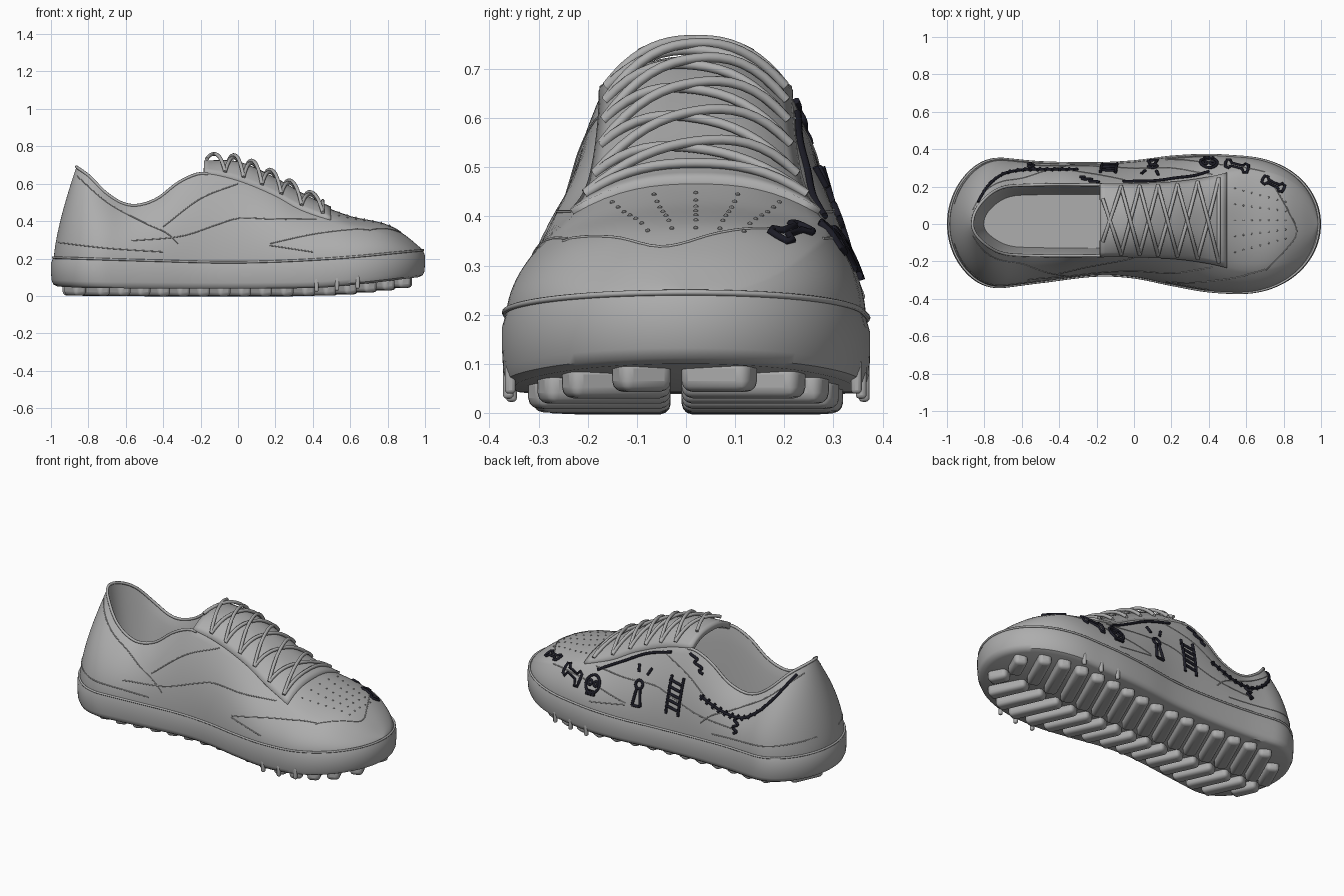
import bpy, bmesh, math
from mathutils import Euler, Matrix, Vector

cube = bpy.data.objects.get("Cube")
if cube:
    bpy.data.objects.remove(cube, do_unlink=True)


def material(name, rgb):
    m = bpy.data.materials.new(name)
    m.use_nodes = True
    m.diffuse_color = (*rgb, 1)
    m.node_tree.nodes["Principled BSDF"].inputs["Base Color"].default_value = (*rgb, 1)
    return m


GREY = material("plain grey", (0.42, 0.42, 0.42))
BLACK = material("ink black", (0.012, 0.012, 0.02))

# Shape curves along the shoe: position, value
W_LEFT = [(-1, .35), (-.8, .36), (-.5, .335), (-.2, .33), (0, .34), (.2, .365), (.4, .375), (.6, .365), (1, .36)]
W_RIGHT = [(-1, .345), (-.8, .35), (-.5, .315), (-.2, .28), (0, .29), (.2, .33), (.4, .365), (.6, .375), (1, .37)]
SOLE_TOP = [(-1, .205), (-.5, .19), (0, .18), (.5, .2), (1, .245)]
SOLE_LOW = [(-1, .05), (-.8, .042), (.4, .042), (.7, .065), (1, .1)]
EDGE = [(-1, .69), (-.9, .64), (-.77, .55), (-.66, .495), (-.57, .485), (-.46, .52), (-.35, .6), (-.25, .645),
        (-.18, .655), (0, .615), (.2, .535), (.35, .455), (.6, .38), (.8, .335), (1, .24)]
EDGE_W = [(-1, .15), (-.77, .18), (-.5, .19), (-.18, .19), (.2, .2), (.4, .225), (.6, .265), (1, .28)]
RIDGE = [(-.2, .71), (0, .705), (.2, .62), (.4, .51), (.6, .43), (.8, .385), (.9, .33), (1, .25)]
FRONT = -0.18          # where the foot opening ends
BULGE = 2.1            # fullness of the side walls
DOME = 2.5             # flatness across the instep


def interp(table, x):
    """Smooth curve through the table."""
    x = min(max(x, table[0][0]), table[-1][0])
    n = len(table) - 1
    k = next(i for i in range(n) if x <= table[i + 1][0])
    slope = lambda i: ((table[min(i + 1, n)][1] - table[max(i - 1, 0)][1])
                       / (table[min(i + 1, n)][0] - table[max(i - 1, 0)][0]))
    (a, p), (b, q) = table[k], table[k + 1]
    d = b - a
    t = (x - a) / d
    return (p * (1 + 2 * t) * (1 - t) ** 2 + q * t * t * (3 - 2 * t)
            + d * slope(k) * t * (1 - t) ** 2 - d * slope(k + 1) * t * t * (1 - t))


def rounding(s):
    """Rounds the heel and the toe in plan."""
    f = 1
    for r, power in (((s + 1) / .3, 2), ((1 - s) / .45, 2.2)):
        r = min(max(r, 0), 1)
        f *= math.sqrt(max(0, 1 - (1 - r) ** power))
    return f


def sole_w(s, side):
    return interp(W_LEFT if side > 0 else W_RIGHT, s) * rounding(s)


def edge_w(s, side):
    return (interp(EDGE_W, s) + side * .02) * rounding(s)


def lean(s, z):
    """The heel curves forward as it rises."""
    return .33 * max(0, z - .2) ** 1.4 * max(0, (-.2 - s) / .8)


def wall(s, t, side, off=0.0):
    low = interp(SOLE_TOP, s) - .02
    z = low + (interp(EDGE, s) - low) * t
    w = sole_w(s, side) * .98
    y = w - (w - edge_w(s, side)) * t ** BULGE
    return Vector((s * .985 + lean(s, z), side * (y + off), z))


def wall_at(x, z, side, off=.004):
    s = x
    for _ in range(5):
        s = (x - lean(s, z)) / .985
    low = interp(SOLE_TOP, s) - .02
    t = (z - low) / (interp(EDGE, s) - low)
    return wall(s, min(max(t, 0), 1), side, off)


def cap(s, q, lift=0.0):
    e = interp(EDGE, s)
    return Vector((s * .985, (.02 + q * interp(EDGE_W, s)) * rounding(s),
                   e + (interp(RIDGE, s) - e) * (1 - abs(q) ** DOME) + lift))


def top_at(x, y, lift=.003):
    s = x / .985
    q = (y / rounding(s) - .02) / interp(EDGE_W, s)
    if abs(q) <= 1:
        return cap(s, q, lift)
    side = 1 if y > 0 else -1
    w = sole_w(s, side) * .98
    t = max(0, w - abs(y)) / (w - edge_w(s, side))
    return wall(s, min(t, 1) ** (1 / BULGE), side, lift)


def select(ob):
    bpy.ops.object.select_all(action='DESELECT')
    ob.select_set(True)
    bpy.context.view_layer.objects.active = ob


def finish(name, bm, mat):
    me = bpy.data.meshes.new(name)
    bm.to_mesh(me)
    bm.free()
    ob = bpy.data.objects.new(name, me)
    bpy.context.collection.objects.link(ob)
    me.materials.append(mat)
    select(ob)
    bpy.ops.object.shade_smooth_by_angle(angle=math.radians(40))
    return ob


def loft(name, rows, mat, wrap=False, skip=lambda i, j: False):
    bm = bmesh.new()
    g = [[bm.verts.new(p) for p in row] for row in rows]
    m = len(g[0])
    for i in range(len(g) - 1):
        for j in range(m if wrap else m - 1):
            if not skip(i, j):
                k = (j + 1) % m
                bm.faces.new((g[i][j], g[i + 1][j], g[i + 1][k], g[i][k]))
    bmesh.ops.delete(bm, geom=[v for v in bm.verts if not v.link_faces], context='VERTS')
    bmesh.ops.remove_doubles(bm, verts=bm.verts, dist=.0002)
    return finish(name, bm, mat)


def cord(name, paths, r, mat=GREY, cyclic=False):
    """Round cords along one or more paths, as one mesh."""
    cu = bpy.data.curves.new(name, 'CURVE')
    cu.dimensions = '3D'
    cu.bevel_depth, cu.bevel_resolution = r, 2
    cu.use_fill_caps = True
    for path in paths:
        sp = cu.splines.new('POLY')
        sp.points.add(len(path) - 1)
        for p, co in zip(sp.points, path):
            p.co = (*co, 1)
        sp.use_cyclic_u = cyclic
    ob = bpy.data.objects.new(name, cu)
    bpy.context.collection.objects.link(ob)
    cu.materials.append(mat)
    select(ob)
    bpy.ops.object.convert(target='MESH')
    bpy.ops.object.shade_smooth_by_angle(angle=math.radians(50))


def trace(pts, n=24):
    """Smooth run through points ordered by their first value."""
    a, b = pts[0][0], pts[-1][0]
    return [(a + (b - a) * i / n, interp(pts, a + (b - a) * i / n)) for i in range(n + 1)]


def boxes(name, items, bevel):
    bm = bmesh.new()
    for centre, size, yaw in items:
        bmesh.ops.create_cube(bm, size=1, matrix=Matrix.LocRotScale(Vector(centre), Euler((0, 0, yaw)), Vector(size)))
    mod = finish(name, bm, GREY).modifiers.new("rounded", 'BEVEL')
    mod.width, mod.segments = bevel, 3


N = 96
stations = [-math.cos(math.pi * i / N) for i in range(N + 1)]
SIDES = (-1, 1)

# Midsole
levels = [(0, .035), (.08, .012), (.22, .003), (.5, 0), (.8, 0), (1, .012)]
rows = []
for s in stations:
    lo, hi = interp(SOLE_LOW, s), interp(SOLE_TOP, s)
    ring = lambda side: [(s * (1 - d), side * sole_w(s, side) * (1 - 2 * d), lo + (hi - lo) * f) for f, d in levels]
    rows.append(ring(-1) + ring(1)[::-1])
loft("midsole", rows, GREY, wrap=True)
bead = lambda side, ss: [(s * .99, side * sole_w(s, side) * .985, interp(SOLE_TOP, s)) for s in ss]
cord("midsole_bead", [bead(1, stations) + bead(-1, stations[-2:0:-1])], .006, cyclic=True)

# Tread lugs in two slanted columns, and small side lugs
SLANT = .42
lugs, nubs = [], []
for side in SIDES:
    for i in range(17):
        x = -.87 + i * .109
        outer = side * (min(sole_w(x - .05, side), sole_w(x + .06, side)) - .05)
        inner = -.02 + side * .01
        lugs.append(((x, (outer + inner) / 2, interp(SOLE_LOW, x) - .007),
                     (.074, abs(outer - inner) / math.cos(SLANT) - .02, .07), -side * SLANT))
    for x in (.42, .53, .64):
        nubs.append(((x, side * (sole_w(x, side) - .012), interp(SOLE_LOW, x) + .015), (.022, .022, .07), 0))
boxes("tread_lugs", lugs, .022)
boxes("side_lugs", nubs, .008)

# Upper, open for the foot
V, Q = 16, 16
rows = [[wall(s, j / V, -1) for j in range(V + 1)]
        + [cap(s, -1 + 2 * j / Q) for j in range(1, Q)]
        + [wall(s, 1 - j / V, 1) for j in range(V + 1)] for s in stations]
loft("upper", rows, GREY, skip=lambda i, j: stations[i] < FRONT and V <= j < V + Q)


def lining(s, t, side):
    """Padded inner wall, narrowing from the collar to the footbed."""
    p = wall(s, 1, side)
    return (p.x + .06 * (1 - t) * max(0, (-.2 - s) / .8), p.y * (1 - .25 * (1 - t) ** .7), .24 + (p.z - .24) * t)


# Lining and footbed
loft("lining", [[lining(s, 1 - j / 8, -1) for j in range(9)] + [lining(s, j / 8, 1) for j in range(9)]
                for s in stations if s < .2], GREY)

# Collar binding
rim = [s for s in stations if s <= FRONT + .03]
cord("collar_binding", [[wall(s, 1, -1) for s in rim[::-1]] + [wall(s, 1, 1) for s in rim[1:]]], .008)

# Lacing panel over the tongue
rows = [[cap(-.185 + .69 * i / 24, -1.03 + 2.06 * j / Q, .014) for j in range(Q + 1)] for i in range(25)]
panel = loft("lacing_panel", rows, GREY)
thick = panel.modifiers.new("thickness", 'SOLIDIFY')
thick.thickness, thick.offset = .035, -1

# Crossed laces
eyes = [-.07, .03, .13, .235, .345, .46]


def lace(x0, x1, q0, q1, lift):
    pts = []
    for i in range(17):
        t = i / 16
        q = q0 + (q1 - q0) * t
        pts.append(cap(x0 + (x1 - x0) * t, q, .018 + lift * (1 - q * q)))
    return pts


laces = [lace(eyes[-1], eyes[-1], -.95, .95, .008)]
for a, b in zip(eyes, eyes[1:]):
    laces += [lace(a, b, -.95, .95, .012), lace(a, b, .95, -.95, .026)]
laces += [lace(eyes[0], -.17, d * .95, -d * .6, .03) for d in SIDES]
cord("laces", laces, .01)

# Seams on both sides
seams = []
for side in SIDES:
    for pts in ([(-.86, .64), (-.7, .5), (-.5, .39), (-.38, .335), (-.32, .28)],
                [(-.57, .295), (-.3, .32), (-.1, .385), (0, .415), (.2, .41), (.42, .41)],
                [(.17, .28), (.4, .33), (.6, .355), (.7, .355)],
                [(.17, .27), (.4, .235)], [(-.4, .37), (-.2, .52), (0, .6)],
                [(-.96, .285), (-.7, .255), (-.4, .235)]):
        seams.append([wall_at(x, z, side, 0) for x, z in trace(pts)])
toe_cap = [(-.25, .7), (-.15, .8), (-.05, .87), (.06, .83), (.22, .74)]
seams.append([top_at(x, y, 0) for y, x in trace(toe_cap)])
cord("seams", seams, .003)

# Toe perforations
bm = bmesh.new()
for i in range(7):
    for j in range(-2, 3):
        p = top_at(.54 + i * .045, .02 + j * (.085 - i * .006), 0)
        bmesh.ops.create_uvsphere(bm, u_segments=8, v_segments=4, radius=.005, matrix=Matrix.Translation(p))
finish("toe_perforations", bm, GREY)

# Inked drawings on the left side
draw = lambda pts: [wall_at(x, z, 1) for x, z in pts]
line = lambda a, b, n=8: [(a[0] + (b[0] - a[0]) * i / n, a[1] + (b[1] - a[1]) * i / n) for i in range(n + 1)]
circle = lambda x, z, r, n=20: [(x + r * math.cos(math.tau * i / n), z + r * math.sin(math.tau * i / n))
                                for i in range(n + 1)]
ladder = [line((x, .28), (x - .01, .5)) for x in (-.17, -.09)]
ladder += [line((-.17, .31 + i * .037), (-.09, .325 + i * .037)) for i in range(5)]
cord("ladder_drawing", [draw(p) for p in ladder], .008, BLACK)

figure = [circle(.1, .4, .023), line((.09, .38), (.075, .28)), line((.11, .38), (.125, .28)), line((.075, .28), (.125, .28))]
figure += [line((.1 + d, .46), (.1 + d * 1.5, .5)) for d in (-.04, .02)]
cord("figure_drawing", [draw(p) for p in figure], .008, BLACK)

skull = [circle(.4, .33, .045), circle(.38, .335, .012), circle(.42, .335, .012), line((.37, .28), (.43, .28))]
skull += [line((x, .27), (x, .3)) for x in (.38, .4, .42)]
cord("skull_drawing", [draw(p) for p in skull], .008, BLACK)

stitch = trace([(-.825, .625), (-.76, .52), (-.68, .43), (-.58, .37), (-.45, .375), (-.3, .43)], 40)
ticks = [[(x - .008, z + .014), (x + .008, z - .014)] for x, z in stitch[::3]]
wiggle = [(-.55 + .015 * math.sin(i * .8), .36 - i * .005) for i in range(17)]
squiggle = [(-.29 + i * .005 + .015 * math.sin(i * .8), .545 + i * .005) for i in range(19)]
swoop = trace([(-.06, .61), (.1, .56), (.25, .48), (.4, .4)])
cord("stitch_drawing", [draw(p) for p in [stitch, wiggle, squiggle, swoop] + ticks], .008, BLACK)

# Two bones beside the toe
half = [(.03, .008), (.042, .022), (.06, .018), (.062, .004)]
half += [(x, -y) for x, y in half[::-1]]
bone = half + [(-x, -y) for x, y in half]
bones = []
for cx, cy, turn in ((.55, .308, -.25), (.745, .215, -.45)):
    c, s = math.cos(turn), math.sin(turn)
    bones.append([top_at(cx + x * c - y * s, cy + x * s + y * c) for x, y in bone])
cord("bone_drawings", bones, .008, BLACK, cyclic=True)
